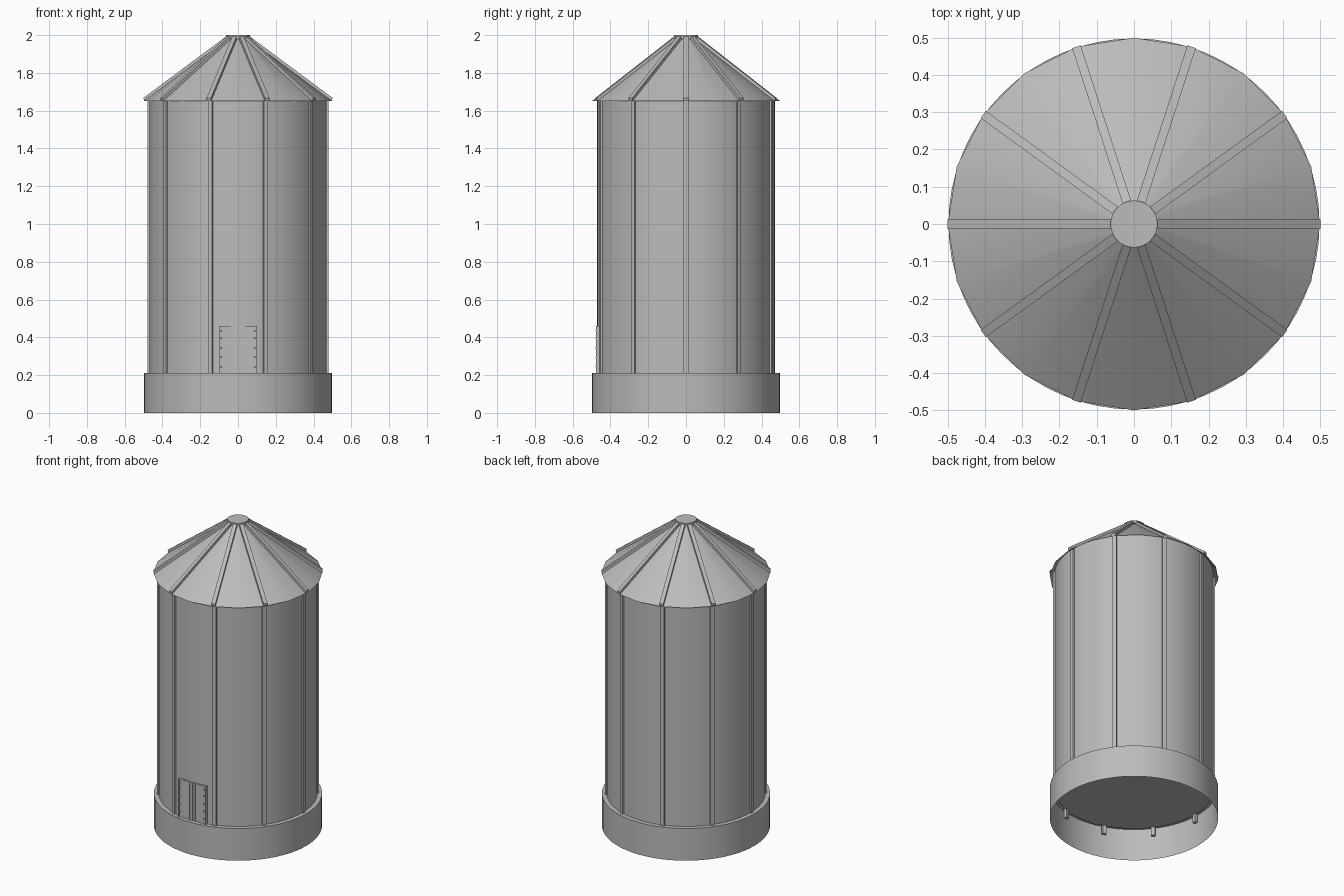
import bpy
import bmesh
from math import cos, sin, radians, pi
from mathutils import Matrix

if "Cube" in bpy.data.objects:
    bpy.data.objects.remove(bpy.data.objects["Cube"], do_unlink=True)

steel = bpy.data.materials.new("galvanised grey")
steel.use_nodes = True
GREY = (0.5, 0.5, 0.5, 1)
steel.diffuse_color = GREY
steel.node_tree.nodes["Principled BSDF"].inputs["Base Color"].default_value = GREY


def finish(name, bm, smooth=None):
    bmesh.ops.recalc_face_normals(bm, faces=bm.faces)
    mesh = bpy.data.meshes.new(name)
    bm.to_mesh(mesh)
    bm.free()
    mesh.materials.append(steel)
    obj = bpy.data.objects.new(name, mesh)
    bpy.context.collection.objects.link(obj)
    if smooth:
        bpy.ops.object.select_all(action='DESELECT')
        obj.select_set(True)
        bpy.context.view_layer.objects.active = obj
        bpy.ops.object.shade_smooth_by_angle(angle=radians(smooth))
    return obj


def lathe(name, profile, sides, smooth=30):
    """Spin a (radius, height) profile around the z axis."""
    bm = bmesh.new()
    rings = []
    for r, z in profile:
        if r == 0:
            rings.append([bm.verts.new((0, 0, z))] * sides)
        else:
            rings.append([bm.verts.new((r * cos(2 * pi * i / sides), r * sin(2 * pi * i / sides), z))
                          for i in range(sides)])
    for low, high in zip(rings, rings[1:]):
        for i in range(sides):
            j = (i + 1) % sides
            bm.faces.new(dict.fromkeys((low[i], low[j], high[j], high[i])))
    return finish(name, bm, smooth)


def bars(name, profile, width, count):
    """Extrude an (r, z) outline sideways and repeat it around the z axis."""
    bm = bmesh.new()
    for k in range(count):
        turn = Matrix.Rotation(2 * pi * k / count, 4, 'Z')
        face = bm.faces.new([bm.verts.new((r, -width / 2, z)) for r, z in profile])
        new = bmesh.ops.extrude_face_region(bm, geom=[face])["geom"]
        moved = [v for v in new if isinstance(v, bmesh.types.BMVert)]
        bmesh.ops.translate(bm, verts=moved, vec=(0, width, 0))
        bmesh.ops.transform(bm, matrix=turn, verts=list(face.verts) + moved)
    return finish(name, bm)


def boxes(name, items):
    """Join boxes given as (x0, x1, y0, y1, z0, z1)."""
    bm = bmesh.new()
    for x0, x1, y0, y1, z0, z1 in items:
        place = (Matrix.Translation(((x0 + x1) / 2, (y0 + y1) / 2, (z0 + z1) / 2))
                 @ Matrix.Diagonal((x1 - x0, y1 - y0, z1 - z0, 1)))
        bmesh.ops.create_cube(bm, size=1, matrix=place)
    return finish(name, bm)


# Foundation skirt, open underneath
lathe("foundation_ring", [(0.498, 0), (0.498, 0.21), (0.468, 0.21)], 64)

# Tank wall with its raised floor
lathe("tank_wall", [(0, 0.2), (0.47, 0.2), (0.47, 1.668)], 60)

# Conical roof sheet and its cap
lathe("roof", [(0.5, 1.65), (0.055, 1.98)], 20)
lathe("roof_cap", [(0, 1.983), (0.063, 1.983), (0.063, 2.0), (0, 2.0)], 32)

# Upright stiffeners on the wall and ribs on the roof
bars("wall_ribs", [(0.462, 0.145), (0.48, 0.145), (0.48, 1.66), (0.462, 1.66)], 0.024, 10)
bars("roof_ribs", [(0.497, 1.65), (0.5, 1.668), (0.06, 1.995), (0.05, 1.98)], 0.024, 10)

# Double door: leaves, frame, meeting bar and hinges
boxes("door_leaves", [(-0.096, -0.003, -0.47, -0.45, 0.2, 0.455),
                      (0.003, 0.096, -0.47, -0.45, 0.2, 0.455)])
boxes("door_frame", [(-0.1, -0.094, -0.476, -0.45, 0.2, 0.46),
                     (0.094, 0.1, -0.476, -0.45, 0.2, 0.46),
                     (-0.1, 0.1, -0.476, -0.45, 0.454, 0.46)])
boxes("door_bars", [(x - 0.003, x + 0.003, -0.476, -0.465, 0.2, 0.455) for x in (-0.02, 0, 0.02)])
boxes("door_hinges", [(min(s * 0.085, s * 0.1), max(s * 0.085, s * 0.1), -0.478, -0.465, z, z + 0.008)
                      for s in (-1, 1) for z in (0.24, 0.29, 0.34, 0.39, 0.43)])
